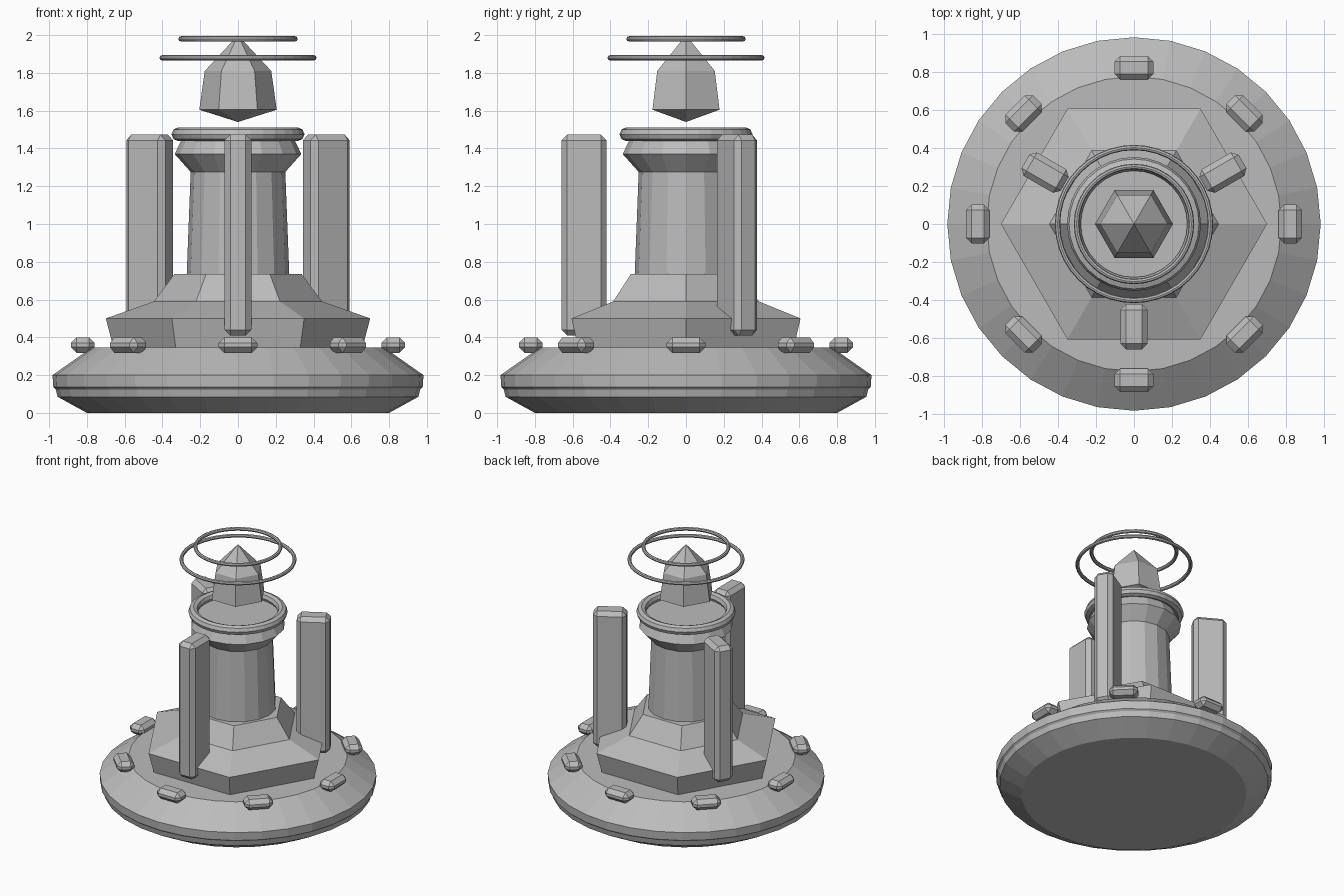
import bpy, bmesh, math
from mathutils import Matrix

if "Cube" in bpy.data.objects:
    bpy.data.objects.remove(bpy.data.objects["Cube"])

grey = bpy.data.materials.new("stone grey")
grey.diffuse_color = (0.5, 0.5, 0.5, 1)
grey.use_nodes = True
grey.node_tree.nodes["Principled BSDF"].inputs["Base Color"].default_value = grey.diffuse_color


def finish(name, bm):
    bmesh.ops.recalc_face_normals(bm, faces=bm.faces)
    mesh = bpy.data.meshes.new(name)
    bm.to_mesh(mesh)
    bm.free()
    mesh.materials.append(grey)
    ob = bpy.data.objects.new(name, mesh)
    bpy.context.collection.objects.link(ob)
    return ob


def lathe(name, profile, sides):
    """Faceted solid of revolution from (radius, z) points, closed at both ends."""
    bm = bmesh.new()
    rings = []
    for r, z in profile:
        if r == 0:
            rings.append([bm.verts.new((0, 0, z))] * sides)
        else:
            rings.append([bm.verts.new((r * math.cos(math.tau * i / sides),
                                        r * math.sin(math.tau * i / sides), z))
                          for i in range(sides)])
    for a, b in zip(rings, rings[1:]):
        for i in range(sides):
            j = (i + 1) % sides
            bm.faces.new(list(dict.fromkeys((a[i], a[j], b[j], b[i]))))
    for ring, (r, z) in ((rings[0], profile[0]), (rings[-1], profile[-1])):
        if r > 0:
            bm.faces.new(ring)
    return finish(name, bm)


def torus(name, major, minor, z, sides, tube):
    bpy.ops.mesh.primitive_torus_add(major_radius=major, minor_radius=minor,
                                     major_segments=sides, minor_segments=tube,
                                     location=(0, 0, z))
    ob = bpy.context.object
    ob.name = name
    ob.data.materials.append(grey)
    return ob


def block(name, radius, angle, radial, tangential, z0, z1, chamfer):
    """Chamfered box standing at a polar position, facing outwards."""
    bm = bmesh.new()
    bmesh.ops.create_cube(bm, size=1)
    bmesh.ops.scale(bm, vec=(radial, tangential, z1 - z0), verts=bm.verts)
    bmesh.ops.bevel(bm, geom=bm.edges[:], offset=chamfer, segments=1,
                    profile=0.5, affect='EDGES')
    bmesh.ops.translate(bm, vec=(radius, 0, (z0 + z1) / 2), verts=bm.verts)
    bmesh.ops.transform(bm, matrix=Matrix.Rotation(angle, 4, 'Z'), verts=bm.verts)
    return finish(name, bm)


# Round base
lathe("base_disc", [(0.80, 0), (0.955, 0.085), (0.965, 0.125), (0.978, 0.137),
                    (0.982, 0.2), (0.775, 0.345)], 32)

# Hexagonal stepped plinth
lathe("hex_plinth", [(0.655, 0.33), (0.70, 0.5), (0.445, 0.59), (0.337, 0.735)], 6)

# Column and flared collar
lathe("column", [(0.272, 0.72), (0.25, 1.29)], 16)
lathe("collar", [(0.25, 1.275), (0.335, 1.37), (0.295, 1.455)], 16)
torus("rim_ring", 0.316, 0.036, 1.475, 32, 8)

# Floating crystal and its halo rings
lathe("crystal", [(0, 1.54), (0.205, 1.605), (0.176, 1.81), (0, 2.0)], 6)
torus("lower_halo", 0.402, 0.014, 1.88, 40, 8)
torus("upper_halo", 0.302, 0.014, 1.98, 40, 8)

# Three standing pillars
for i in range(3):
    block(f"pillar_{i + 1}", 0.54, math.radians(-90 + 120 * i),
          0.238, 0.142, 0.41, 1.473, 0.03)

# Eight small blocks around the base
for i in range(8):
    block(f"rim_block_{i + 1}", 0.822, math.radians(45 * i),
          0.125, 0.205, 0.318, 0.4, 0.03)
